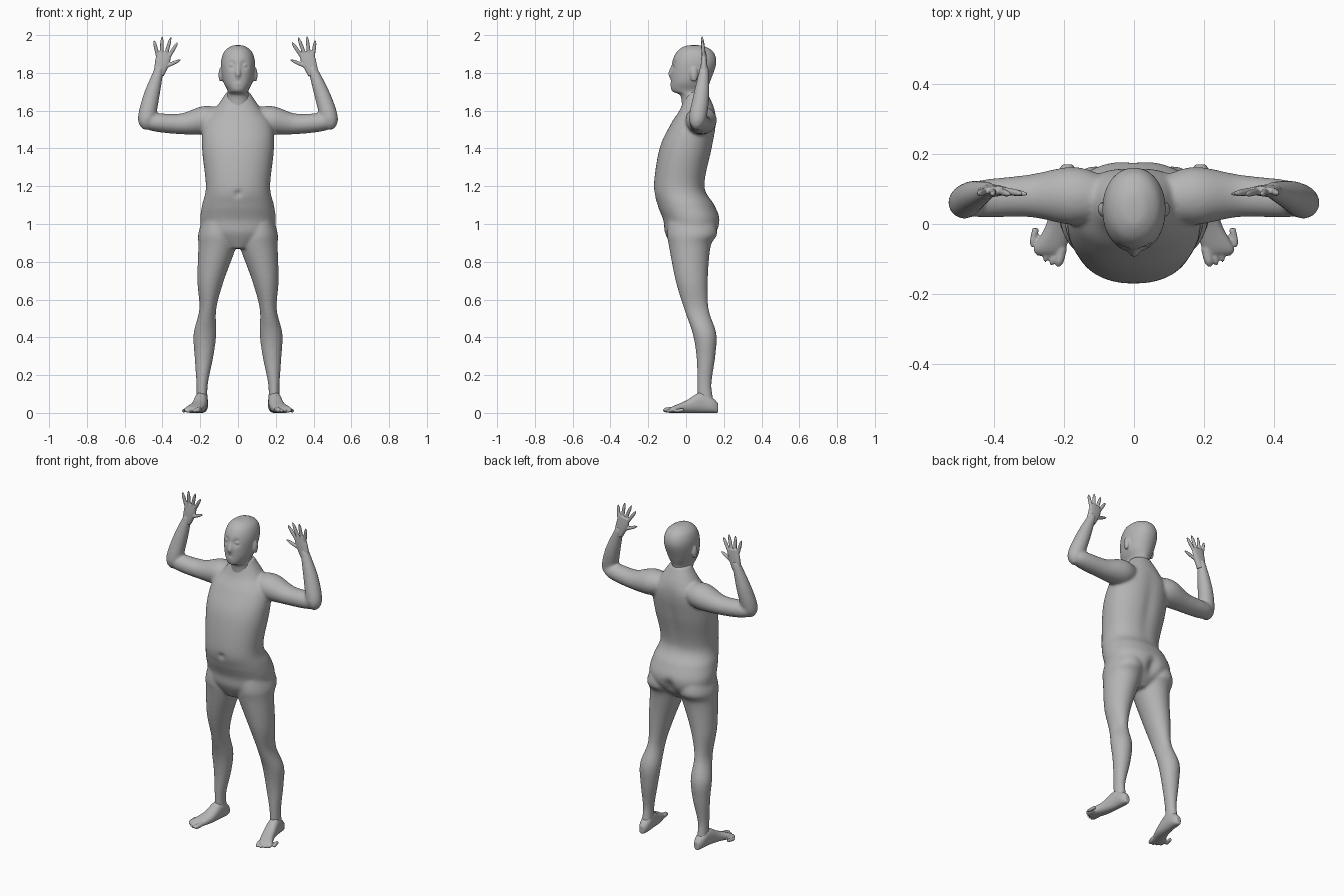
import bpy, bmesh, math
from mathutils import Vector, Matrix

cube = bpy.data.objects.get("Cube")
if cube:
    bpy.data.objects.remove(cube)

grey = bpy.data.materials.new("plain_grey")
grey.use_nodes = True
tone = (0.46, 0.46, 0.46, 1)
grey.diffuse_color = tone
grey.node_tree.nodes["Principled BSDF"].inputs["Base Color"].default_value = tone

ACROSS, BACK, UP = Matrix.Identity(3)
SIDES = {"left": 1, "right": -1}


def spline(points, steps):
    """Smooth curve through section centres and radii."""
    keys = [Vector(point) for point in points]
    keys = [keys[0]] + keys + [keys[-1]]
    path = []
    for before, start, end, after in zip(keys, keys[1:], keys[2:], keys[3:]):
        leave, arrive = (end - before) / 2, (after - start) / 2
        for step in range(steps):
            t = step / steps
            ease = t * t * (3 - 2 * t)
            path.append(start.lerp(end, ease) + leave * t * (1 - t) ** 2
                        - arrive * t * t * (1 - t))
    return path + [keys[-1]]


def tube(bm, points, side=1, ref=BACK, axis=None, power=2, segments=24, steps=8):
    """Closed loft of oval sections: centre, radius across, radius along ref."""
    path = spline(points, steps)
    last = len(path) - 1
    rings = []
    for i, section in enumerate(path):
        centre = Vector(section[:3])
        ahead, behind = path[min(i + 1, last)], path[max(i - 1, 0)]
        along = axis or Vector((ahead - behind)[:3]).normalized()
        depth = (ref - along * ref.dot(along)).normalized()
        width = depth.cross(along)
        ring = []
        for k in range(segments):
            angle = math.tau * k / segments
            c, s = math.cos(angle), math.sin(angle)
            c = math.copysign(abs(c) ** (2 / power), c)
            s = math.copysign(abs(s) ** (2 / power), s)
            spot = centre + width * c * section[3] + depth * s * section[4]
            spot.x *= side
            ring.append(bm.verts.new(spot))
        rings.append(ring)
    for lower, upper in zip(rings, rings[1:]):
        for k in range(segments):
            bm.faces.new((lower[k - 1], lower[k], upper[k], upper[k - 1]))
    bm.faces.new(rings[0])
    bm.faces.new(rings[-1])


def levels(table):
    """Level sections: height, x centre, half width, reach to front and to back."""
    return [(x, (back - front) / 2, z, half, (front + back) / 2)
            for z, x, half, front, back in table]


def limb(table, flat=1):
    """Sections along a limb: x, y, z, radius."""
    return [(x, y, z, r, r * flat) for x, y, z, r in table]


def digit(bm, base, tip, radius, side, ref=BACK):
    """Finger or toe with a rounded tip."""
    points = []
    for k in range(6):
        t = k / 5
        r = radius * (1.1 - 0.75 * t ** 6)
        points.append((*base.lerp(tip, t), r, r))
    tube(bm, points, side, ref, segments=14, steps=3)


def ball(bm, centre, size):
    place = Matrix.Translation(centre) @ Matrix.Diagonal((*size, 1))
    bmesh.ops.create_uvsphere(bm, u_segments=24, v_segments=16, radius=1, matrix=place)


def push(bm, centre, radius, amount):
    """Soft dent or bulge from front to back."""
    centre = Vector(centre)
    for vert in bm.verts:
        vert.co.y += amount * math.exp(-((vert.co - centre).length / radius) ** 2)


def lean(points, side):
    """The left forearm and hand lean a little further inward."""
    inward = 0.085 if side > 0 else 0
    return [(x - inward * max(0, z - 1.56), y, z, *radii) for x, y, z, *radii in points]


def finish(name, bm, voxel, smooth):
    """Fuse the overlapping parts into one smooth skin."""
    bmesh.ops.recalc_face_normals(bm, faces=bm.faces)
    mesh = bpy.data.meshes.new(name)
    bm.to_mesh(mesh)
    bm.free()
    mesh.materials.append(grey)
    skin = bpy.data.objects.new(name, mesh)
    bpy.context.collection.objects.link(skin)
    blend = skin.modifiers.new("blend", 'REMESH')
    blend.mode = 'VOXEL'
    blend.voxel_size = voxel
    blend.use_smooth_shade = True
    soften = skin.modifiers.new("soften", 'SMOOTH')
    soften.factor = 0.5
    soften.iterations = smooth


# torso with navel, spine groove and cleft
body = bmesh.new()
torso = [(.87, 0, .06, .07, .08), (.95, 0, .18, .11, .16), (1.02, 0, .2, .12, .18),
         (1.1, 0, .19, .15, .15), (1.2, 0, .17, .17, .1), (1.4, 0, .19, .14, .14),
         (1.53, 0, .18, .08, .16), (1.61, 0, .12, .03, .15), (1.7, 0, .06, 0, .11)]
tube(body, levels(torso), axis=UP, power=2.2, segments=72)
push(body, (0, -.17, 1.16), .015, .02)
for k in range(8):
    push(body, (0, .13, 1.2 + k / 20), .035, -.007)
for k in range(3):
    push(body, (0, .17, .91 + k / 25), .03, -.02)

# legs and arms
leg = [(1.05, .1, .08, .09, .14), (.95, .11, .1, .1, .165), (.88, .11, .1, .09, .13),
       (.7, .145, .07, .055, .115), (.55, .16, .045, .01, .12), (.42, .175, .06, -.035, .16),
       (.3, .18, .05, -.055, .155), (.15, .19, .03, -.06, .135), (.05, .19, .03, -.06, .15)]
upper_arm = [(.07, .07, 1.56, .05), (.17, .08, 1.55, .075), (.3, .08, 1.53, .055),
             (.46, .07, 1.54, .045), (.52, .065, 1.55, .01)]
forearm = [(.48, .06, 1.5, .015), (.485, .06, 1.55, .045), (.46, .08, 1.67, .043),
           (.42, .095, 1.81, .026), (.41, .095, 1.84, .02)]
for side in SIDES.values():
    tube(body, levels(leg), side, axis=UP, segments=40)
    tube(body, limb(upper_arm, 1.1), side, segments=40)
    tube(body, lean(limb(forearm), side), side, segments=40)
finish("body", body, .008, 8)

# head and neck, then sockets, lips, nose, eyes and ears
head = bmesh.new()
skull = [(1.6, 0, .07, .02, .13), (1.68, 0, .06, .03, .11), (1.705, 0, .055, .075, .11),
         (1.76, 0, .08, .08, .13), (1.85, 0, .09, .075, .16), (1.91, 0, .075, .05, .145),
         (1.94, 0, .04, .01, .1), (1.947, 0, .01, -.03, .06)]
tube(head, levels(skull), axis=UP, power=2.1, segments=72, steps=10)
for drop in range(3):
    push(head, (0, -.08, 1.768 - drop * .011), .011, .007 if drop == 1 else -.006)
for side in SIDES.values():
    push(head, (side * .034, -.07, 1.84), .018, .017)
    ball(head, (side * .034, -.054, 1.84), (.014, .014, .011))
    ball(head, (side * .092, .042, 1.79), (.011, .02, .038))
nose = [(0, -.064, 1.85, .008), (0, -.08, 1.8, .014), (0, -.073, 1.775, .013)]
tube(head, limb(nose), axis=UP)
finish("head", head, .006, 3)

# hands: palm, fanned fingers and thumb
palm = [(.42, .095, 1.79, .028, .02), (.4, .095, 1.86, .039, .016), (.39, .095, 1.91, .038, .011)]
for label, side in SIDES.items():
    hand = bmesh.new()
    tube(hand, lean(palm, side), side, power=2.4)
    fan = [(.424 - .058 * f, 1.885, .23 - .77 * f, .09 + .08 * f * (1 - f))
           for f in (k / 3 for k in range(4))]
    for x, z, angle, length in fan + [(.39, 1.83, -1.14, .095)]:
        base = Vector((x, .095, z))
        tip = base + length * Vector((math.sin(angle), -.1, math.cos(angle)))
        ends = [Vector(end) for end in lean([base, tip], side)]
        digit(hand, *ends, .009, side)
    finish(label + "_hand", hand, .0036, 2)

# feet: sole sections as y, x, half width and height, then five toes
sole = [(.17, .19, .015, .05), (.14, .19, .03, .08), (.08, .195, .035, .11),
        (0, .21, .04, .065), (-.07, .24, .045, .035), (-.09, .24, .035, .02)]
for label, side in SIDES.items():
    foot = bmesh.new()
    sections = [(x, y, tall / 2, half, tall / 2) for y, x, half, tall in sole]
    tube(foot, sections, side, UP, -BACK, power=2.3, segments=32)
    for k in range(5):
        f = k / 4
        radius = .009 if k else .013
        tip = Vector((.217 + .075 * f, -.122 + .055 * f * f, radius))
        digit(foot, tip + Vector((-.012, .055, .006)), tip, radius, side, UP)
    finish(label + "_foot", foot, .0045, 2)
